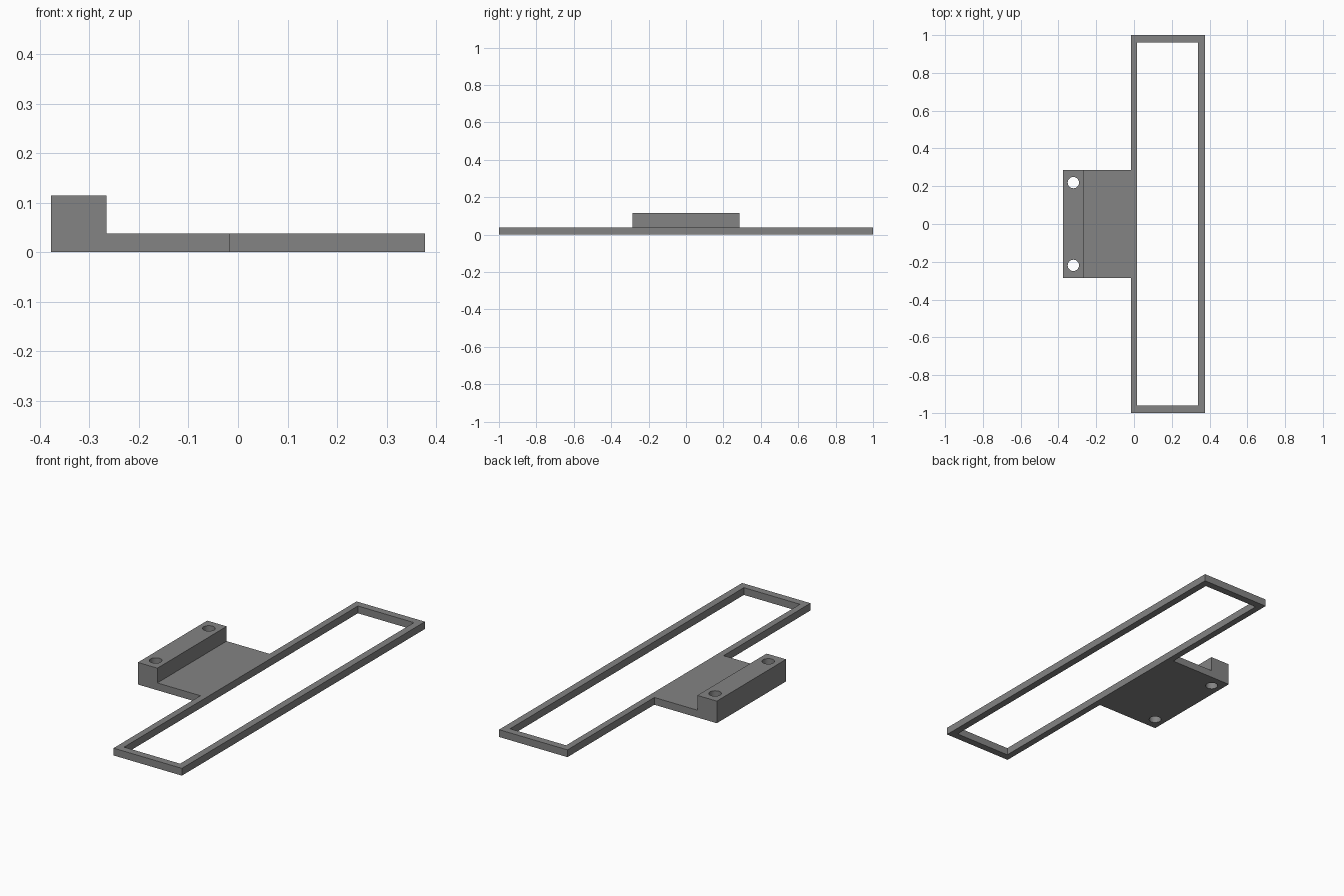
import bpy, bmesh

if "Cube" in bpy.data.objects:
    bpy.data.objects.remove(bpy.data.objects["Cube"])

FRAME_H = 0.038        # thickness of frame and plate
BLOCK_H = 0.115        # height of the raised mounting block
HALF_W = 0.285         # half width of the bracket along y

grey = bpy.data.materials.new("grey")
grey.diffuse_color = (0.23, 0.23, 0.23, 1)
grey.use_nodes = True
grey.node_tree.nodes["Principled BSDF"].inputs["Base Color"].default_value = grey.diffuse_color


def add_object(name, bm):
    bmesh.ops.recalc_face_normals(bm, faces=bm.faces)
    mesh = bpy.data.meshes.new(name)
    bm.to_mesh(mesh)
    bm.free()
    mesh.materials.append(grey)
    obj = bpy.data.objects.new(name, mesh)
    bpy.context.collection.objects.link(obj)
    return obj


def extrude(bm, faces, offset):
    new = bmesh.ops.extrude_face_region(bm, geom=faces)["geom"]
    verts = [v for v in new if isinstance(v, bmesh.types.BMVert)]
    bmesh.ops.translate(bm, vec=offset, verts=verts)


def rectangle(bm, x0, x1, y):
    return [bm.verts.new((px, py, 0)) for px, py in
            ((x0, -y), (x1, -y), (x1, y), (x0, y))]


# Long rectangular frame: a flat ring raised to its thickness
bm = bmesh.new()
outer = rectangle(bm, -0.017, 0.377, 1.0)
inner = rectangle(bm, 0.017, 0.34, 0.962)
ring = [bm.faces.new((outer[i], outer[(i + 1) % 4], inner[(i + 1) % 4], inner[i]))
        for i in range(4)]
extrude(bm, ring, (0, 0, FRAME_H))
bmesh.ops.dissolve_limit(bm, angle_limit=0.01, verts=bm.verts, edges=[])
add_object("frame", bm)

# Mounting bracket: L-shaped profile swept along y
bm = bmesh.new()
profile = [(-0.377, 0), (-0.017, 0), (-0.017, FRAME_H),
           (-0.265, FRAME_H), (-0.265, BLOCK_H), (-0.377, BLOCK_H)]
side = bm.faces.new([bm.verts.new((x, -HALF_W, z)) for x, z in profile])
extrude(bm, [side], (0, 2 * HALF_W, 0))
bracket = add_object("mounting_bracket", bm)

# Two screw holes right through the raised block
for y in (-0.219, 0.219):
    bm = bmesh.new()
    bmesh.ops.create_cone(bm, cap_ends=True, segments=32,
                          radius1=0.03, radius2=0.03, depth=0.4)
    bmesh.ops.translate(bm, vec=(-0.321, y, 0.05), verts=bm.verts)
    cutter = add_object("screw_hole_cutter", bm)
    cutter.hide_render = True
    cut = bracket.modifiers.new("screw_hole", 'BOOLEAN')
    cut.operation = 'DIFFERENCE'
    cut.solver = 'EXACT'
    cut.object = cutter
    bpy.context.view_layer.objects.active = bracket
    bpy.ops.object.modifier_apply(modifier=cut.name)
    bpy.data.objects.remove(cutter)

# Smooth hole walls, sharp edges elsewhere
bpy.ops.object.select_all(action='DESELECT')
bracket.select_set(True)
bpy.context.view_layer.objects.active = bracket
bpy.ops.object.shade_smooth_by_angle()
